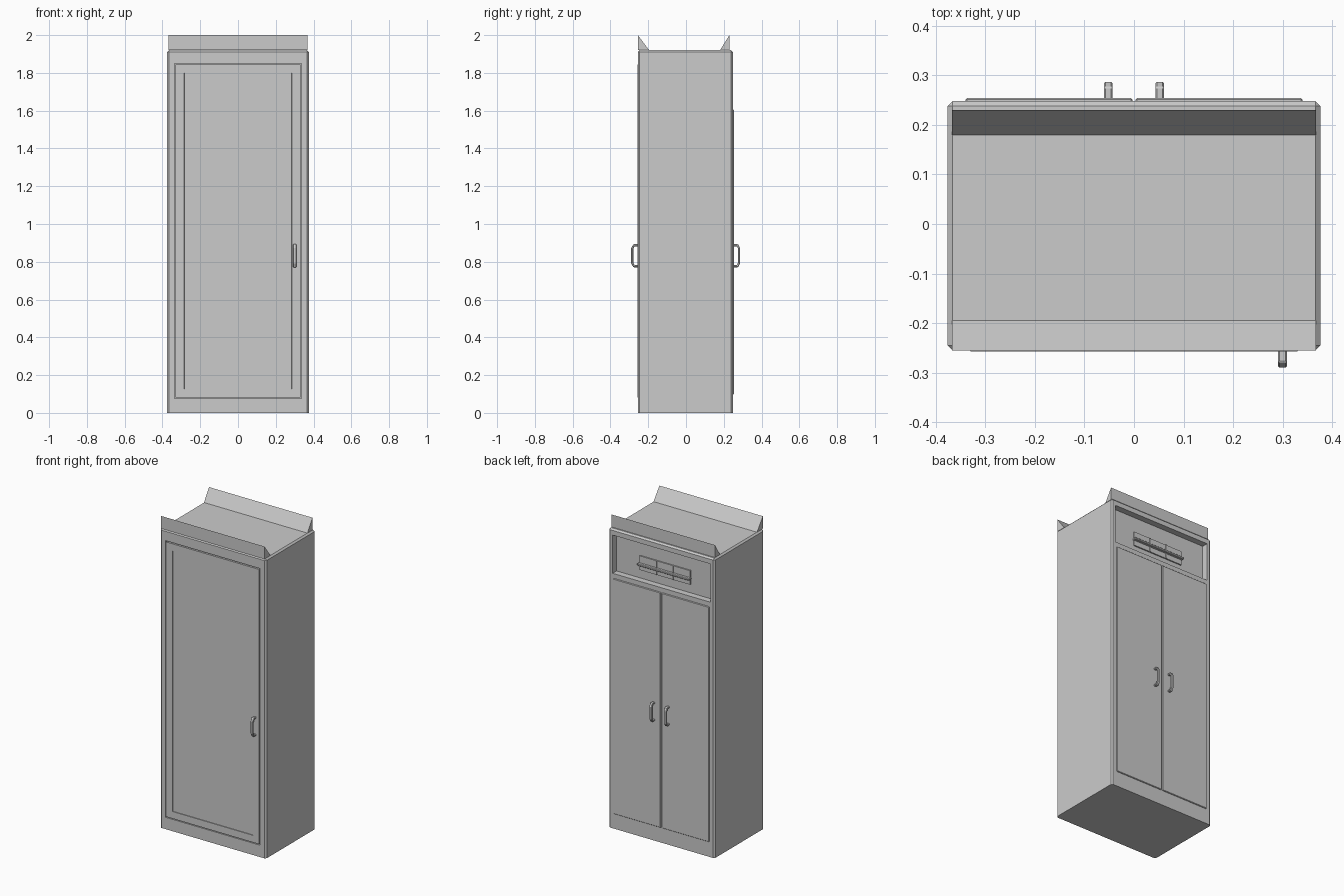
import bpy
import bmesh

cube = bpy.data.objects.get("Cube")
if cube:
    bpy.data.objects.remove(cube, do_unlink=True)

grey = bpy.data.materials.new("cabinet grey")
grey.use_nodes = True
grey.diffuse_color = (0.6, 0.6, 0.6, 1)
grey.node_tree.nodes["Principled BSDF"].inputs["Base Color"].default_value = (0.6, 0.6, 0.6, 1)


def finish(name, bm):
    bmesh.ops.recalc_face_normals(bm, faces=bm.faces)
    mesh = bpy.data.meshes.new(name)
    bm.to_mesh(mesh)
    bm.free()
    mesh.materials.append(grey)
    obj = bpy.data.objects.new(name, mesh)
    bpy.context.collection.objects.link(obj)
    return obj


def box_mesh(x, y, z):
    """Box between the given (low, high) ranges."""
    bm = bmesh.new()
    bmesh.ops.create_cube(bm, size=1)
    for v in bm.verts:
        for i, (low, high) in enumerate((x, y, z)):
            v.co[i] = low if v.co[i] < 0 else high
    return bm


def box(name, x, y, z, bevel=0):
    obj = finish(name, box_mesh(x, y, z))
    if bevel:
        add_bevel(obj, bevel)
    return obj


def add_bevel(obj, width):
    mod = obj.modifiers.new("edge", "BEVEL")
    mod.width = width
    mod.segments = 1


def prism(name, profile, x):
    """Extrude a (y, z) outline across the x range."""
    bm = bmesh.new()
    face = bm.faces.new([bm.verts.new((x[0], y, z)) for y, z in profile])
    result = bmesh.ops.extrude_face_region(bm, geom=[face])
    verts = [g for g in result["geom"] if isinstance(g, bmesh.types.BMVert)]
    bmesh.ops.translate(bm, verts=verts, vec=(x[1] - x[0], 0, 0))
    return finish(name, bm)


FRONT, BACK, TOP = -0.255, 0.248, 1.92

# Cabinet body: chamfered everywhere except around the floor
bm = box_mesh((-0.376, 0.376), (FRONT, BACK), (0, TOP))
edges = [e for e in bm.edges if max(v.co.z for v in e.verts) > 1]
bmesh.ops.bevel(bm, geom=edges, offset=0.01, segments=1, affect="EDGES")
body = finish("cabinet_body", bm)

# Openings for the front door and the rear niche
openings = (
    ("front_opening_cutter", (-0.336, 0.336), (-0.4, FRONT + 0.015), (0.076, 1.85)),
    ("niche_cutter", (-0.347, 0.347), (BACK - 0.04, 0.4), (1.635, 1.88)),
)
for name, x, y, z in openings:
    cutter = box(name, x, y, z)
    cutter.hide_render = True
    cutter.hide_viewport = True
    cutter.display_type = "WIRE"
    mod = body.modifiers.new(name, "BOOLEAN")
    mod.operation = "DIFFERENCE"
    mod.solver = "EXACT"
    mod.object = cutter

# Front door with a shallow sunken panel
bm = box_mesh((-0.33, 0.33), (FRONT - 0.002, FRONT + 0.02), (0.082, 1.844))
bm.normal_update()
face = min(bm.faces, key=lambda f: f.calc_center_median().y)
bmesh.ops.inset_individual(bm, faces=[face], thickness=0.064)
bmesh.ops.inset_individual(bm, faces=[face], thickness=0.0005, depth=-0.004)
finish("front_door", bm)

# Pair of rear doors
for side, name in ((1, "left"), (-1, "right")):
    x = sorted((side * 0.003, side * 0.34))
    box("rear_door_" + name, x, (BACK - 0.008, BACK + 0.006), (0.097, 1.605), 0.003)

# Sloped rails on the roof
prism("front_top_rail", [(FRONT, TOP), (FRONT, 2), (-0.195, TOP)], (-0.367, 0.367))
prism("rear_top_rail", [(0.23, TOP), (0.23, 2), (0.18, TOP)], (-0.367, 0.367))


# Bent pull handles: (reach, height) outline of half a bracket, mirrored about its middle
def handle(name, x, y, direction):
    outer = [(-0.004, 0.061), (0.024, 0.061), (0.035, 0.04)]
    inner = [(0.024, 0.035), (0.018, 0.049), (-0.004, 0.049)]
    outline = outer + [(r, -h) for r, h in reversed(outer)]
    outline += [(r, -h) for r, h in reversed(inner)] + inner
    profile = [(y + direction * r, 0.832 + h) for r, h in outline]
    add_bevel(prism(name, profile, (x - 0.009, x + 0.009)), 0.003)


handle("front_handle", 0.3, FRONT, -1)
handle("rear_handle_left", 0.052, BACK + 0.004, 1)
handle("rear_handle_right", -0.052, BACK + 0.004, 1)

# Rear latch plate in the niche: backing, uprights and a projecting bar
wall = BACK - 0.04
box("latch_plate", (-0.18, 0.18), (wall - 0.002, wall + 0.008), (1.69, 1.78))
for i, x in enumerate((-0.06, 0.06)):
    box(f"latch_upright_{i + 1}", (x - 0.004, x + 0.004), (wall, wall + 0.013), (1.69, 1.78))
box("latch_bar", (-0.185, 0.185), (wall, wall + 0.025), (1.722, 1.736), 0.003)
